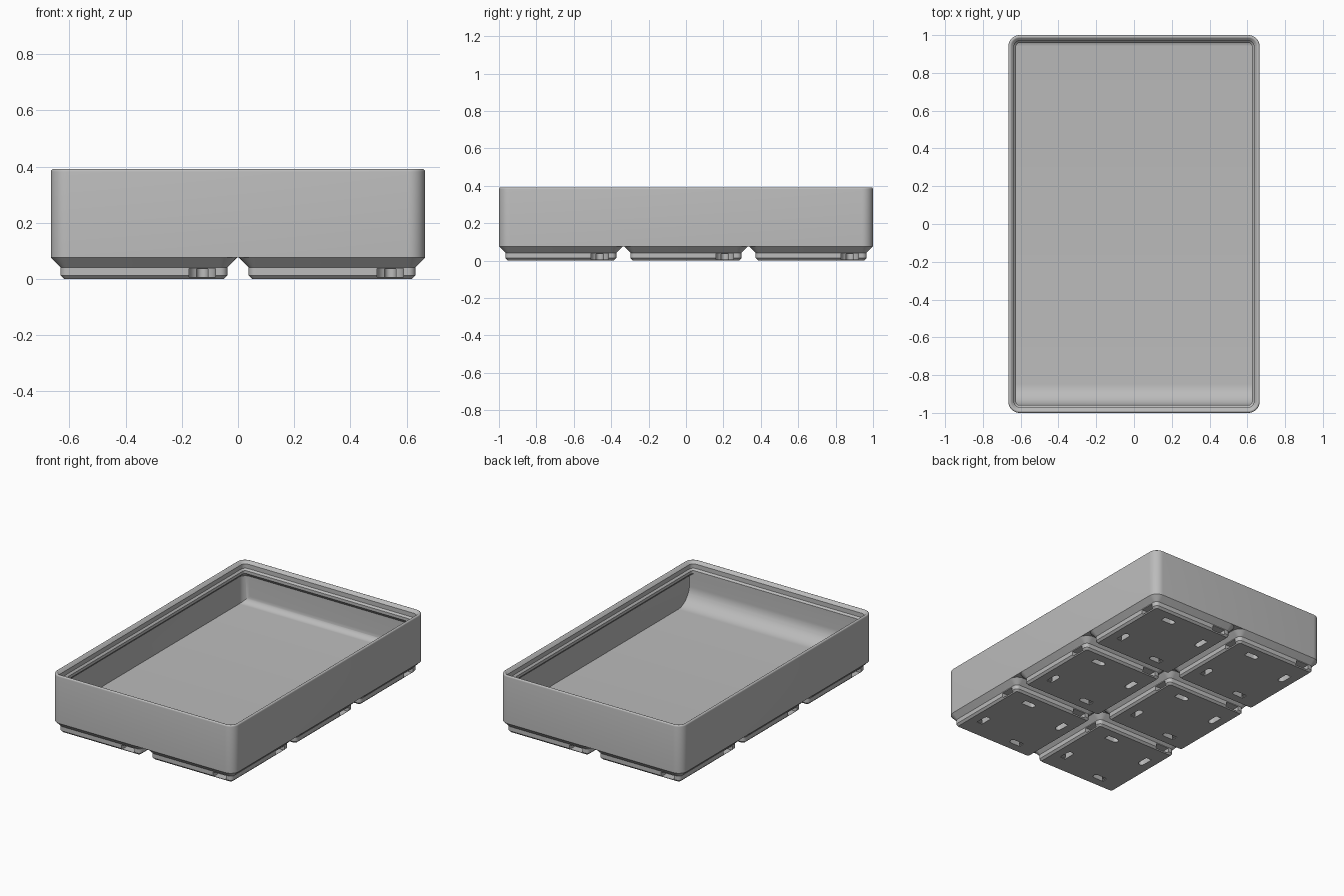
import bpy, bmesh, math
from mathutils import Vector, Matrix

cube = bpy.data.objects.get("Cube")
if cube:
    bpy.data.objects.remove(cube)

S = 2 / 125.5              # millimetres to scene units
HX, HY, R = 41.75, 62.75, 3.75
CELL, PITCH = 20.75, 42

grey = bpy.data.materials.new("plain grey")
grey.use_nodes = True
grey.diffuse_color = (0.5, 0.5, 0.5, 1)
grey.node_tree.nodes["Principled BSDF"].inputs["Base Color"].default_value = (0.5, 0.5, 0.5, 1)


def arc(cx, cy, r, a0, a1, n=8):
    angles = [math.radians(a0 + (a1 - a0) * i / n) for i in range(n + 1)]
    return [(cx + r * math.cos(a), cy + r * math.sin(a)) for a in angles]


def ring(hx, hy, inset, z):
    """Rounded rectangle pulled in from the outline by inset."""
    r, pts = R - inset, []
    for k, (sx, sy) in enumerate([(1, 1), (-1, 1), (-1, -1), (1, -1)]):
        pts += arc(sx * (hx - R), sy * (hy - R), r, 90 * k, 90 * k + 90)
    return [Vector((x, y, z)) for x, y in pts]


def loft(bm, rings):
    """Capped solid through a list of matching rings."""
    loops = [[bm.verts.new(p * S) for p in pts] for pts in rings]
    n = len(loops[0])
    for a, b in zip(loops, loops[1:]):
        for i in range(n):
            j = (i + 1) % n
            bm.faces.new((a[i], a[j], b[j], b[i]))
    bm.faces.new(loops[0][::-1])
    bm.faces.new(loops[-1])


def make(name, *solids):
    bm = bmesh.new()
    for rings in solids:
        loft(bm, rings)
    bmesh.ops.recalc_face_normals(bm, faces=bm.faces)
    mesh = bpy.data.meshes.new(name)
    bm.to_mesh(mesh)
    bm.free()
    mesh.materials.append(grey)
    ob = bpy.data.objects.new(name, mesh)
    bpy.context.collection.objects.link(ob)
    return ob


def activate(ob):
    bpy.ops.object.select_all(action='DESELECT')
    ob.select_set(True)
    bpy.context.view_layer.objects.active = ob


def boolean(ob, cutter, operation):
    cutter.hide_render = True
    mod = ob.modifiers.new("cut", 'BOOLEAN')
    mod.object, mod.operation, mod.solver = cutter, operation, 'EXACT'
    activate(ob)
    bpy.ops.object.modifier_apply(modifier=mod.name)
    bpy.data.objects.remove(cutter)


def smooth(ob):
    activate(ob)
    bpy.ops.object.shade_smooth_by_angle(angle=math.radians(30))


# Tray body: outer wall, rounded rim and stepped stacking lip
profile = [(0, 4.75)] + arc(0.6, 23.95, 0.6, 180, 45, 6)
profile += [(1.9, 23.5), (1.9, 21.7), (2.6, 21)]
body = make("tray_body", [ring(HX, HY, i, z) for i, z in profile])

# Cavity: rounded walls that narrow beneath the lip
cavity = make("cavity_cutter", [ring(HX, HY, i, z) for i, z in
                                [(0.95, 6), (0.95, 18.15), (2.6, 19.8), (2.6, 21.2)]])

# Floor section: large scoop at the front, small fillet at the back
FLOOR, SCOOP, FILLET = 7, 7, 2.8
front, back = -HY + 2.62, HY - 0.95
section = arc(front + SCOOP, FLOOR + SCOOP, SCOOP, 180, 270, 16)
section += arc(back - FILLET, FLOOR + FILLET, FILLET, 270, 360, 10)
section += [(back + 0.01, 23), (front, 23)]
floor_cut = make("floor_cutter", [[Vector((x, y, z)) for y, z in section] for x in (-45, 45)])
boolean(cavity, floor_cut, 'INTERSECT')
boolean(body, cavity, 'DIFFERENCE')
smooth(body)

# Foot: chamfered pad
foot = make("foot_1", [ring(CELL, CELL, i, z) for i, z in
                       [(2.95, 0), (2.15, 0.8), (2.15, 2.6), (0, 4.75)]])

# Side pockets and bottom slots, repeated about the foot centre
HOLE, POCKET_R, SLOT_R = 13, 2.93, 1.25
pocket = arc(HOLE, HOLE, POCKET_R, 90, 270, 14)
pocket += [(HOLE + 11, HOLE - POCKET_R), (HOLE + 11, HOLE + POCKET_R)]
slot = arc(HOLE - 6.93, HOLE, SLOT_R, 90, 270)
slot += [(HOLE - 2.53, HOLE - SLOT_R), (HOLE - 2.53, HOLE + SLOT_R)]


def four(outline, low, high):
    turns = [Matrix.Rotation(math.pi / 2 * k, 3, 'Z') for k in range(4)]
    return [[[t @ Vector((x, y, z)) for x, y in outline] for z in (low, high)] for t in turns]


boolean(foot, make("pocket_cutter", *four(pocket, 0.4, 2.3)), 'DIFFERENCE')
boolean(foot, make("slot_cutter", *four(slot, -1, 2.25)), 'DIFFERENCE')
smooth(foot)

# Two by three grid of feet
cells = [(x, y) for y in (-1, 0, 1) for x in (-0.5, 0.5)]
for k, (x, y) in enumerate(cells):
    ob = foot
    if k:
        ob = foot.copy()
        ob.name = f"foot_{k + 1}"
        bpy.context.collection.objects.link(ob)
    ob.location = (x * PITCH * S, y * PITCH * S, 0)
